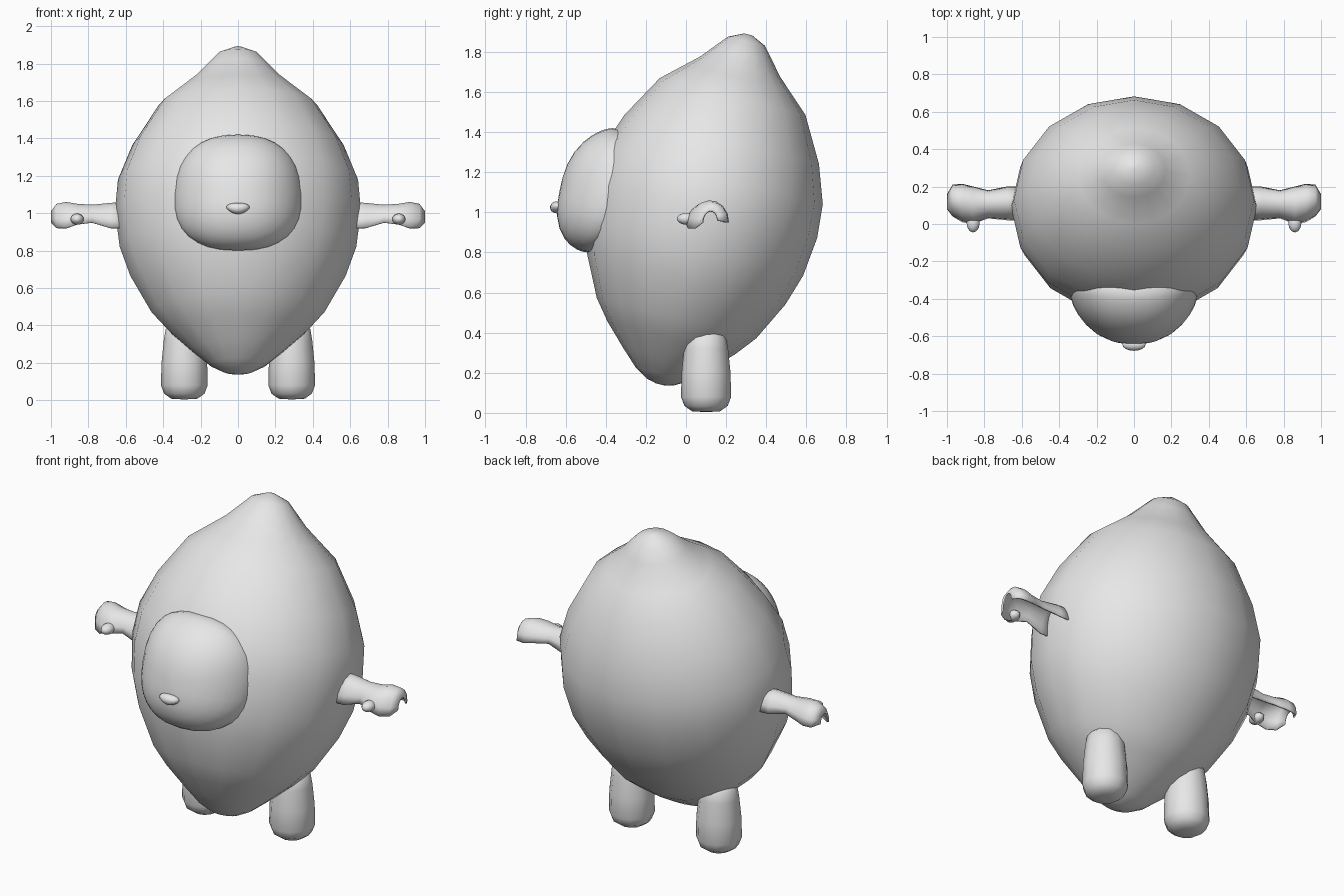
import bpy, bmesh, math
from mathutils import Matrix, Vector

cube = bpy.data.objects.get("Cube")
if cube:
    bpy.data.objects.remove(cube)

GREY = (0.8, 0.8, 0.8, 1)
mat = bpy.data.materials.new("plain grey")
mat.use_nodes = True
mat.diffuse_color = GREY
mat.node_tree.nodes["Principled BSDF"].inputs["Base Color"].default_value = GREY


def finish(name, bm):
    bmesh.ops.recalc_face_normals(bm, faces=bm.faces)
    mesh = bpy.data.meshes.new(name)
    bm.to_mesh(mesh)
    bm.free()
    mesh.materials.append(mat)
    mesh.shade_smooth()
    obj = bpy.data.objects.new(name, mesh)
    bpy.context.collection.objects.link(obj)
    return obj


def loft(name, rings, caps=True, closed=True):
    """Skin a list of equal-length point rings."""
    bm = bmesh.new()
    rows = [[bm.verts.new(p) for p in ring] for ring in rings]
    n = len(rows[0])
    for a, b in zip(rows, rows[1:]):
        for i in range(n if closed else n - 1):
            j = (i + 1) % n
            bm.faces.new((a[i], a[j], b[j], b[i]))
    if caps:
        bm.faces.new(rows[0])
        bm.faces.new(rows[-1])
    return finish(name, bm)


def revolve(name, profile, sides, matrix):
    rings = []
    for r, z in profile:
        angles = [math.tau * i / sides for i in range(sides)]
        rings.append([matrix @ Vector((r * math.cos(a), r * math.sin(a), z)) for a in angles])
    return loft(name, rings)


# Lemon-shaped body, leaning back
body_profile = [(.02, -.9), (.07, -.888), (.135, -.85), (.22, -.77), (.33, -.66), (.41, -.56),
                (.51, -.36), (.56, -.2), (.582, 0), (.568, .17), (.5, .36), (.375, .58),
                (.265, .68), (.205, .735), (.15, .8), (.095, .865), (.02, .9)]
lean = Matrix.Translation((0, .09, 1.015)) @ Matrix.Rotation(math.radians(-14.2), 4, 'X')
revolve("body", body_profile, 16, lean @ Matrix.Diagonal((1.13, 1, 1, 1)))


# Bulging face pad with a rounded-square outline
def signed_pow(v, p):
    return math.copysign(abs(v) ** p, v)


def face_ring(s, back=0):
    ring = []
    for i in range(32):
        a = math.tau * i / 32
        x = .34 * s * signed_pow(math.cos(a), .85)
        z = 1.11 + .31 * s * signed_pow(math.sin(a), .8)
        x *= 1 - .2 * (z - 1.11)
        base = -.43 + .195 * (z - 1.11) + .6 * x * x
        ring.append((x, base - .2 * max(0, 1 - s ** 2.6) ** .6 + back, z))
    return ring


loft("face", [face_ring(.95, .15), face_ring(1)] +
     [face_ring(s) for s in (.985, .95, .88, .78, .62, .42, .2, .03)])

# Small nose, pointed towards the bottom
bm = bmesh.new()
bmesh.ops.create_uvsphere(bm, u_segments=16, v_segments=10, radius=1)
for v in bm.verts:
    width = .06 * (1 + .3 * v.co.z)
    v.co = (v.co.x * width, -.645 + v.co.y * .033, 1.025 + v.co.z * .03)
finish("nose", bm)

# Legs and arms, one of each per side
leg_profile = [(.02, .005), (.07, .008), (.108, .035), (.125, .08), (.122, .2),
               (.11, .32), (.1, .38), (.07, .41), (.01, .415)]
# Arm stations: x, front y, back y, front z, crest z, back z
arm_stations = [(.60, .02, .20, .92, 1.06, .95), (.68, .02, .2, .92, 1.055, .95),
                (.78, .03, .18, .95, 1.045, .97), (.86, 0, .2, .94, 1.05, .96),
                (.92, .01, .215, .92, 1.06, .95), (.97, .04, .21, .92, 1.05, .95),
                (1, .08, .16, .95, 1.01, .96)]
for side, label in ((1, "left"), (-1, "right")):
    revolve(label + "_leg", leg_profile, 12, Matrix.Translation((side * .287, .1, 0)))

    rings = []
    for x, y0, y1, z0, zc, z1 in arm_stations:
        ring = []
        for i in range(9):
            t = i / 8
            edge = z0 + (z1 - z0) * t
            ring.append((side * x, (y0 + y1) / 2 - (y1 - y0) / 2 * math.cos(math.pi * t),
                         edge + (zc - (z0 + z1) / 2) * math.sin(math.pi * t)))
        rings.append(ring)
    arm = loft(label + "_arm", rings, caps=False, closed=False)
    shell = arm.modifiers.new("thickness", 'SOLIDIFY')
    shell.thickness = .01

    bm = bmesh.new()
    bmesh.ops.create_uvsphere(bm, u_segments=12, v_segments=8, radius=1)
    for v in bm.verts:
        v.co = (side * (.86 + v.co.x * .035), .005 + v.co.y * .05, .968 + v.co.z * .03)
    finish(label + "_thumb", bm)
